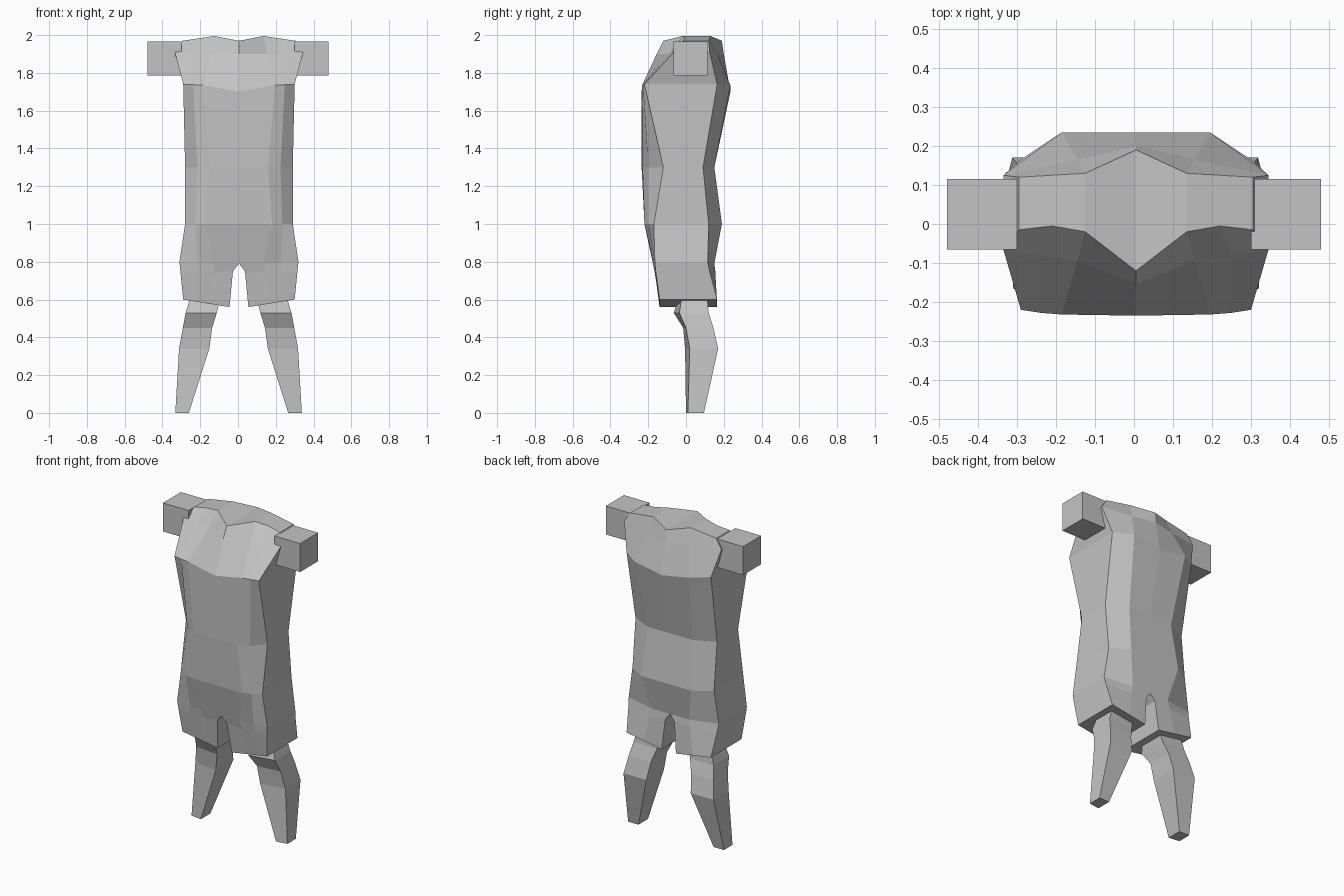
import bpy
import bmesh

default = bpy.data.objects.get("Cube")
if default:
    bpy.data.objects.remove(default, do_unlink=True)


def make_material(name, value):
    material = bpy.data.materials.new(name)
    material.use_nodes = True
    colour = (value, value, value, 1)
    material.diffuse_color = colour
    shader = next(n for n in material.node_tree.nodes if n.type == "BSDF_PRINCIPLED")
    shader.inputs["Base Color"].default_value = colour
    return material


GREY = make_material("plain grey", 0.55)


def finish(name, bm, offset=0.0):
    """Turn a half model into a mirrored, flat shaded object."""
    bmesh.ops.recalc_face_normals(bm, faces=bm.faces)
    mesh = bpy.data.meshes.new(name)
    bm.to_mesh(mesh)
    bm.free()
    mesh.materials.append(GREY)
    obj = bpy.data.objects.new(name, mesh)
    obj.location.x = offset
    bpy.context.collection.objects.link(obj)
    mirror = obj.modifiers.new("Mirror", "MIRROR")
    mirror.use_axis[0] = True
    mirror.use_mirror_merge = True
    return obj


def bridge(bm, upper, lower, closed):
    """Join two rings of equal length with quads."""
    count = len(upper)
    for i in range(count if closed else count - 1):
        j = (i + 1) % count
        bm.faces.new((upper[i], upper[j], lower[j], lower[i]))


def torso_ring(bm, heights, widths, depths):
    """Half ring from the front centre, round the side, to the back centre."""
    def columns(values):
        centre, middle, side = values
        return [centre, middle, (middle + side) / 2, side, side, middle, centre]
    return [bm.verts.new(p) for p in zip(columns(widths), depths, columns(heights))]


# Torso and shorts: heights and widths at centre, middle and side, then depths
TORSO = [
    ((1.97, 1.995, 1.97), (0, .13, .3), (-.12, -.02, -.005, -.015, .12, .13, .19)),
    ((1.9, 1.9, 1.91), (0, .15, .34), (-.155, -.092, -.08, -.065, .125, .165, .2)),
    ((1.7, 1.735, 1.74), (0, .19, .295), (-.235, -.232, -.228, -.22, .165, .235, .235)),
    ((1.3, 1.3, 1.3), (0, .155, .285), (-.235, -.23, -.2, -.12, .09, .15, .15)),
    ((1, 1, 1), (0, .175, .285), (-.22, -.22, -.2, -.17, .12, .19, .19)),
    ((.79, .79, .8), (0, .13, .315), (-.175, -.175, -.17, -.165, .115, .15, .15)),
    ((.75, .74, .75), (.032, .14, .31), (-.165, -.165, -.165, -.16, .125, .155, .155)),
    ((.56, .58, .6), (.05, .17, .295), (-.14, -.14, -.14, -.14, .165, .165, .165)),
]
CROTCH = 5

bm = bmesh.new()
rings = [torso_ring(bm, *row) for row in TORSO]
for level, (upper, lower) in enumerate(zip(rings, rings[1:])):
    bridge(bm, upper, lower, closed=level >= CROTCH)
# Neck cap in two panels, and the underside of the shorts
front, front_mid, front_out, side_front, side_back, back_mid, back = rings[0]
bm.faces.new((front, front_mid, back_mid, back))
bm.faces.new((front_mid, front_out, side_front, side_back, back_mid))
bm.faces.new(rings[-1])
finish("torso_and_shorts", bm, 0.005)

# Lower legs: height, inner x, outer x, front inner y, front outer y, back y
SHIN = [
    (.63, .09, .25, -.03, -.02, .11),
    (.53, .115, .28, -.065, -.035, .12),
    (.45, .14, .295, -.015, 0, .145),
    (.34, .155, .315, -.005, .02, .17),
    (0, .263, .335, 0, .01, .095),
]
bm = bmesh.new()
rings = []
for z, inner, outer, front_in, front_out, back in SHIN:
    corners = ((inner, front_in), (outer, front_out), (outer, back), (inner, back))
    rings.append([bm.verts.new((x, y, z)) for x, y in corners])
for upper, lower in zip(rings, rings[1:]):
    bridge(bm, upper, lower, closed=True)
bm.faces.new(rings[0])
bm.faces.new(rings[-1])
finish("lower_legs", bm, 0.003)

# Arm stubs: a cube at each shoulder
bm = bmesh.new()
bmesh.ops.create_cube(bm, size=0.18)
bmesh.ops.translate(bm, vec=(0.39, 0.025, 1.875), verts=bm.verts)
finish("arm_stubs", bm)
